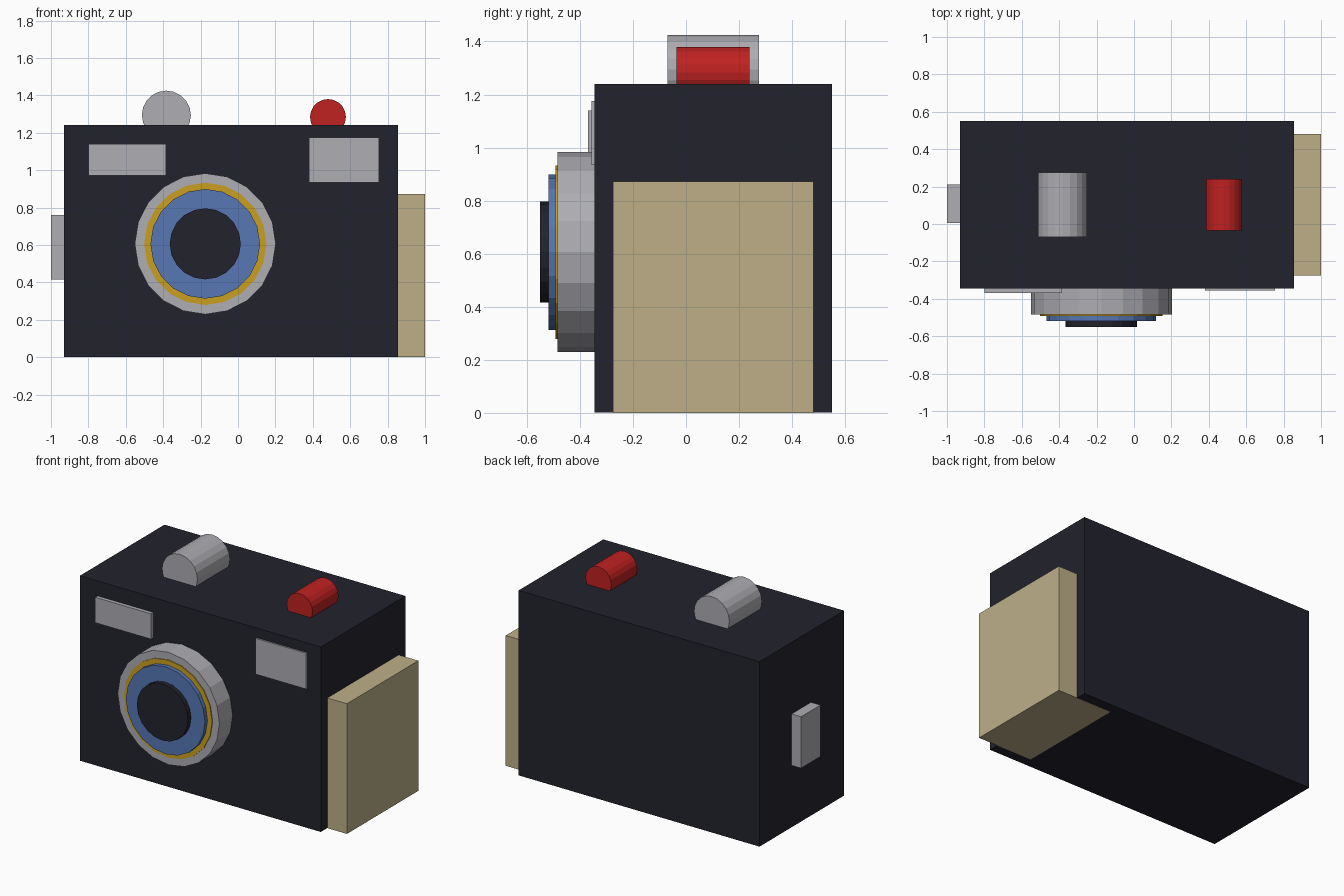
import bpy, math

if "Cube" in bpy.data.objects:
    bpy.data.objects.remove(bpy.data.objects["Cube"])


def material(name, rgb):
    """Flat colour from 0-255 sRGB values."""
    m = bpy.data.materials.new(name)
    lin = [((c / 255 + 0.055) / 1.055) ** 2.4 if c > 10 else c / 255 / 12.92 for c in rgb]
    m.diffuse_color = (*lin, 1)
    m.use_nodes = True
    m.node_tree.nodes["Principled BSDF"].inputs["Base Color"].default_value = m.diffuse_color
    return m


BLACK = material("dark casing", (34, 34, 45))
SILVER = material("silver", (174, 173, 179))
RED = material("red", (192, 33, 33))
GOLD = material("gold", (202, 160, 33))
BLUE = material("blue glass", (86, 119, 180))
TAN = material("tan grip", (189, 175, 137))


def box(name, x, y, z, mat):
    """Box from (min, max) ranges."""
    bpy.ops.mesh.primitive_cube_add(size=1, location=[sum(r) / 2 for r in (x, y, z)])
    o = bpy.context.object
    o.scale = [r[1] - r[0] for r in (x, y, z)]
    bpy.ops.object.transform_apply(location=False, rotation=False, scale=True)
    o.name = name
    o.data.materials.append(mat)


def drum(name, x, z, radius, y, mat):
    """Faceted cylinder lying along y."""
    bpy.ops.mesh.primitive_cylinder_add(vertices=20, radius=radius, depth=y[1] - y[0],
                                        location=(x, sum(y) / 2, z),
                                        rotation=(math.pi / 2, 0, 0))
    o = bpy.context.object
    o.name = name
    o.data.materials.append(mat)


# Casing and side parts
box("body", (-0.93, 0.855), (-0.345, 0.55), (0.001, 1.24), BLACK)
box("side_grip", (0.59, 1.0), (-0.275, 0.48), (0, 0.872), TAN)
box("side_latch", (-1.0, -0.88), (0.005, 0.21), (0.415, 0.76), SILVER)

# Front windows
box("viewfinder_window", (-0.8, -0.385), (-0.37, -0.3), (0.97, 1.14), SILVER)
box("flash_window", (0.38, 0.755), (-0.356, -0.3), (0.935, 1.175), SILVER)

# Stepped lens
for name, radius, front, mat in (("lens_barrel", 0.377, -0.485, SILVER),
                                 ("lens_ring", 0.327, -0.491, GOLD),
                                 ("lens_glass", 0.293, -0.518, BLUE),
                                 ("lens_pupil", 0.19, -0.55, BLACK)):
    drum(name, -0.175, 0.606, radius, (front, -0.3), mat)

# Top controls, half sunk in the casing
drum("winding_knob", -0.383, 1.294, 0.131, (-0.07, 0.275), SILVER)
drum("shutter_button", 0.481, 1.284, 0.096, (-0.035, 0.24), RED)
